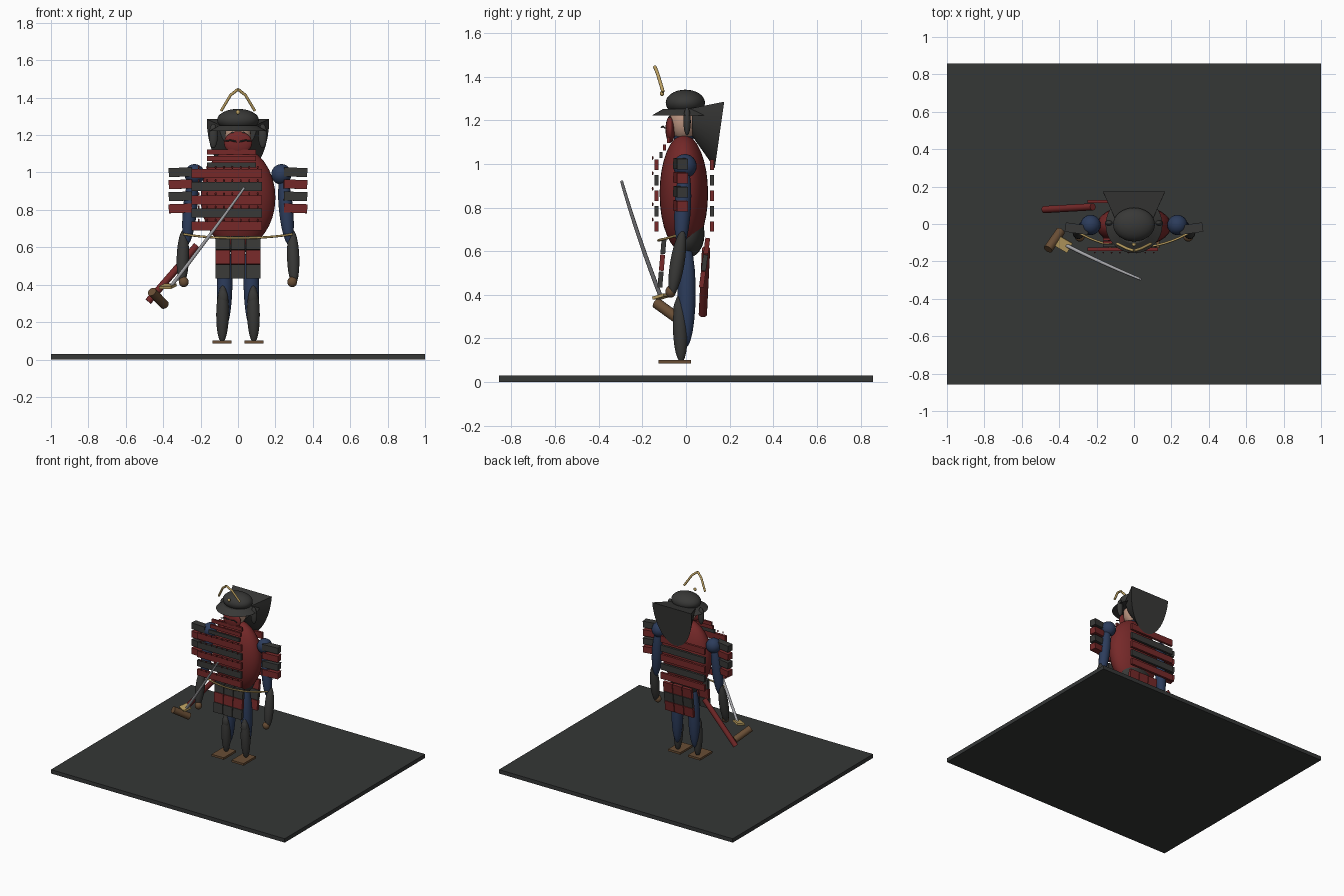
import bpy, bmesh, math
from mathutils import Vector

if "Cube" in bpy.data.objects:
    bpy.data.objects.remove(bpy.data.objects["Cube"])


def mat(name, c):
    m = bpy.data.materials.new(name)
    m.diffuse_color = (*c, 1)
    m.use_nodes = True
    m.node_tree.nodes["Principled BSDF"].inputs["Base Color"].default_value = m.diffuse_color
    return m


DARK = mat("dark_lacquer", (.04, .04, .038))
RED = mat("red_lacquer", (.18, .022, .022))
BLUE = mat("blue_cloth", (.025, .045, .105))
BROWN = mat("brown_leather", (.14, .075, .035))
GOLD = mat("brass", (.5, .35, .12))
SKIN = mat("skin", (.5, .3, .22))
STEEL = mat("steel", (.4, .4, .42))
STONE = mat("base_stone", (.035, .038, .037))


def finish(o, name, m, smooth=False):
    o.name = name
    o.data.materials.append(m)
    if smooth:
        for p in o.data.polygons:
            p.use_smooth = True
    return o


def ball(name, loc, r, m, rot=(0, 0, 0), seg=24):
    bpy.ops.mesh.primitive_uv_sphere_add(segments=seg, ring_count=seg // 2, radius=1, location=loc, rotation=rot)
    o = bpy.context.object
    o.scale = r
    return finish(o, name, m, True)


def box(name, loc, size, m, rot=(0, 0, 0)):
    bpy.ops.mesh.primitive_cube_add(size=1, location=loc, rotation=rot)
    o = bpy.context.object
    o.scale = size
    return finish(o, name, m)


def limb(name, a, b, r, m):
    # long ellipsoid between two points
    a, b = Vector(a), Vector(b)
    d = b - a
    return ball(name, (a + b) / 2, (r, r, d.length / 2), m, d.to_track_quat('Z', 'Y').to_euler())


def rod(name, a, b, r, m):
    a, b = Vector(a), Vector(b)
    d = b - a
    bpy.ops.mesh.primitive_cylinder_add(vertices=16, radius=r, depth=d.length, location=(a + b) / 2,
                                        rotation=d.to_track_quat('Z', 'Y').to_euler())
    o = finish(bpy.context.object, name, m)
    bpy.ops.object.shade_smooth_by_angle()
    return o


def tube(name, pts, r, m, kind='POLY', radii=None):
    cu = bpy.data.curves.new(name, 'CURVE')
    cu.dimensions = '3D'
    cu.bevel_depth = r
    cu.bevel_resolution = 2
    cu.use_fill_caps = True
    s = cu.splines.new(kind)
    s.points.add(len(pts) - 1)
    for i, p in enumerate(pts):
        s.points[i].co = (*p, 1)
        s.points[i].radius = radii[i] if radii else 1
    if kind == 'NURBS':
        s.use_endpoint_u = True
        s.order_u = 3
    o = bpy.data.objects.new(name, cu)
    bpy.context.collection.objects.link(o)
    cu.materials.append(m)
    return o


# Base slab
box("base", (0, 0, .015), (2, 1.714, .03), STONE)

# Torso, hips, neck
ball("torso", (0, -.01, .865), (.2, .111, .27), RED, seg=32)
ball("hips", (0, .01, .68), (.13, .075, .11), DARK)
ball("neck", (0, -.01, 1.11), (.045, .045, .09), BLUE)

# Chest and back armour rows, set to one side
for i in range(5):
    z = .713 + .0705 * i
    m = DARK if i % 2 else RED
    box("chest_plate", (-.06, -.135, z), (.375, .02, .048), m)
    box("back_plate", (-.06, .12, z), (.375, .018, .048), m)
    for k in range(8):
        ball("lacing", (-.21 + k * .045, -.153, z + .032), (.005, .004, .009), RED, seg=8)
for i in range(3):
    box("throat_plate", (-.035, -.115 + .017 * i, 1.04 + .035 * i), (.26, .014, .028), DARK if i == 0 else RED)

# Limbs
for s in (-1, 1):
    box("sandal", (.085 * s, -.052, .093), (.103, .15, .016), BROWN)
    limb("thigh", (.068 * s, .005, .64), (.075 * s, .0, .16), .042, BLUE)
    limb("shin_guard", (.08 * s, -.03, .40), (.085 * s, -.022, .09), .034, DARK)
    ball("knee_guard", (.08 * s, -.04, .33), (.026, .018, .045), BROWN if s > 2 else DARK)
    ball("shoulder", (.232 * s, -.005, .99), (.054, .054, .055), BLUE)
    limb("upper_arm", (.238 * s, -.005, 1.0), (.275 * s, -.025, .61), .038, BLUE)
    limb("forearm_guard", (.29 * s, -.015, .695), (.3 * s, -.065, .395), .033, DARK)
    ball("hand", (.29 * s, -.07, .415), (.026, .024, .028), BROWN)
    # Shoulder guards
    for i in range(4):
        box("shoulder_guard", (.305 * s, -.025, .808 + .0645 * i), (.125, .05, .048),
            DARK if i % 2 else RED, (0, math.radians(2) * s, math.radians(8) * s))
    ball("helmet_side_flap", (.132 * s, .005, 1.195), (.024, .017, .065), DARK)

# Skirt panels, front and back
for side, y0, y1 in ((-1, -.1, -.12), (1, .1, .07)):
    for c in (-1, 0, 1):
        for r in range(3):
            t = (r + .5) / 3
            m = RED if (r == 1) == (side < 0) else DARK
            box("skirt_panel", (.082 * c, y0 + (y1 - y0) * t, .662 - .23 * t), (.077, .022, .074), m,
                (math.atan2(y0 - y1, .23) * -1, 0, 0))

# Waist cord
tube("waist_cord", [(-.29, -.05, .67), (-.2, -.1, .655), (0, -.135, .648), (.2, -.1, .655), (.29, -.05, .67)],
     .006, GOLD, 'NURBS')

# Head and face mask
ball("head", (0, -.01, 1.195), (.07, .068, .09), SKIN)
ball("face_mask", (0, -.072, 1.158), (.075, .022, .062), RED)
for s in (-1, 1):
    tube("mask_whisker", [(.008 * s, -.098, 1.165), (.04 * s, -.105, 1.172), (.068 * s, -.112, 1.168)], .004, DARK)
    ball("eye", (.028 * s, -.074, 1.212), (.01, .006, .006), DARK, seg=12)

# Helmet bowl and brim
ball("helmet_bowl", (0, -.003, 1.28), (.112, .09, .06), DARK, seg=32)
bpy.ops.mesh.primitive_cone_add(vertices=32, radius1=.152, radius2=.1, depth=.03, location=(0, -.004, 1.237))
finish(bpy.context.object, "helmet_brim", DARK)
bpy.ops.object.shade_smooth_by_angle()

# Neck guard: half-round flare opening to the rear
bm = bmesh.new()
N = 20
rings = []
for yt, yb, zt, rx, dz in ((.025, .03, 1.255, .1, .13), (.175, .132, 1.285, .167, .305)):
    ring = []
    for i in range(N + 1):
        a = math.pi * i / N
        f = math.sin(a)
        ring.append(bm.verts.new((rx * math.cos(a), yt + (yb - yt) * f, zt - dz * f)))
    rings.append(ring)
for i in range(N + 1):
    j = (i + 1) % (N + 1)
    bm.faces.new((rings[0][i], rings[0][j], rings[1][j], rings[1][i]))
for ring in rings:
    bm.faces.new(ring)
bmesh.ops.recalc_face_normals(bm, faces=bm.faces)
me = bpy.data.meshes.new("neck_guard")
bm.to_mesh(me)
bm.free()
guard = bpy.data.objects.new("neck_guard", me)
bpy.context.collection.objects.link(guard)
finish(guard, "neck_guard", DARK)
bpy.context.view_layer.objects.active = guard
bpy.ops.object.select_all(action='DESELECT')
guard.select_set(True)
bpy.ops.object.shade_smooth_by_angle()

# Helmet crest
for s in (-1, 1):
    tube("crest_horn", [(.09 * s, -.105, 1.33), (.04 * s, -.13, 1.413), (0, -.143, 1.445)], .008, GOLD)
ball("crest_stud", (0, -.11, 1.322), (.012, .01, .012), GOLD, seg=12)

# Scabbard and sword
rod("scabbard", (-.48, .077, .31), (-.22, .092, .61), .019, RED)
rod("sword_grip", (-.46, -.135, .362), (-.392, -.038, .292), .025, BROWN)
box("sword_guard", (-.375, -.11, .392), (.075, .06, .014), GOLD, (.25, 0, math.radians(-30)))
tube("sword_blade", [(-.36, -.115, .39), (-.15, -.22, .66), (.035, -.295, .92)], .01, STEEL, 'NURBS', [1, 1, .7])
